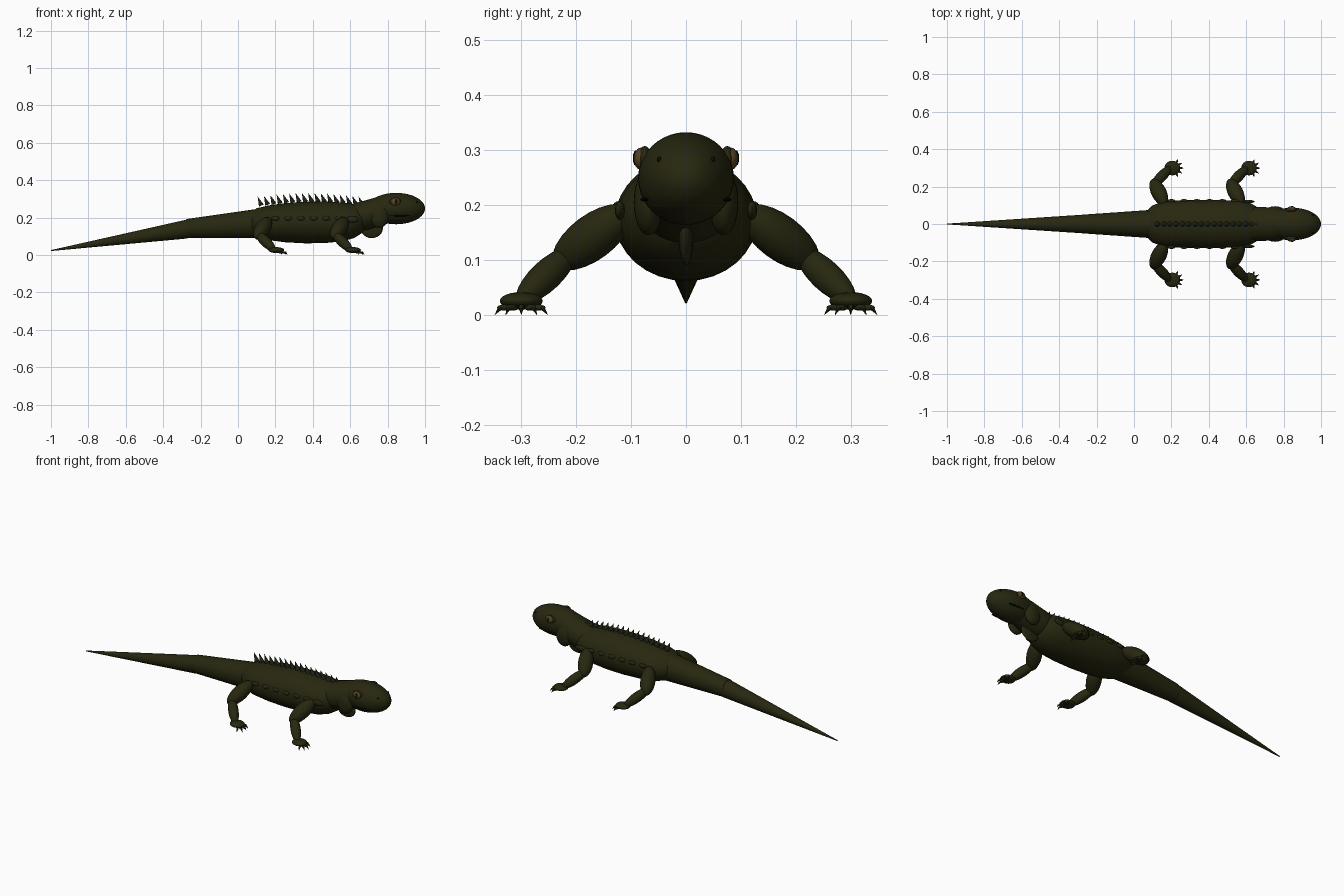
import bpy, bmesh, math
from mathutils import Matrix, Vector

cube = bpy.data.objects.get("Cube")
if cube:
    bpy.data.objects.remove(cube, do_unlink=True)


def material(name, rgb):
    m = bpy.data.materials.new(name)
    m.use_nodes = True
    m.diffuse_color = (*rgb, 1)
    m.node_tree.nodes["Principled BSDF"].inputs["Base Color"].default_value = (*rgb, 1)
    return m


SKIN = material("olive skin", (0.020, 0.020, 0.005))
DARK = material("dark spines", (0.011, 0.014, 0.006))
EYE = material("amber eye", (0.095, 0.055, 0.018))
BLACK = material("black", (0.004, 0.004, 0.003))


def finish(name, bm, mat):
    bmesh.ops.recalc_face_normals(bm, faces=bm.faces)
    mesh = bpy.data.meshes.new(name)
    bm.to_mesh(mesh)
    bm.free()
    mesh.materials.append(mat)
    ob = bpy.data.objects.new(name, mesh)
    bpy.context.collection.objects.link(ob)
    bpy.ops.object.select_all(action='DESELECT')
    ob.select_set(True)
    bpy.context.view_layer.objects.active = ob
    bpy.ops.object.shade_smooth_by_angle(angle=math.radians(40))
    return ob


def ellipsoid(name, center, radii, mat=SKIN, axis=None, seg=24):
    """Ellipsoid; its local z follows axis when one is given."""
    bm = bmesh.new()
    rot = Vector(axis).to_track_quat('Z', 'Y').to_matrix().to_4x4() if axis else Matrix()
    bmesh.ops.create_uvsphere(bm, u_segments=seg, v_segments=seg // 2, radius=1,
                              matrix=Matrix.Translation(center) @ rot @ Matrix.Diagonal((*radii, 1)))
    return finish(name, bm, mat)


def cone(name, base, tip, r, mat, seg=12):
    base, tip = Vector(base), Vector(tip)
    d = tip - base
    bm = bmesh.new()
    bmesh.ops.create_cone(bm, cap_ends=True, segments=seg, radius1=r, radius2=0, depth=d.length,
                          matrix=Matrix.Translation((base + tip) / 2) @ d.to_track_quat('Z', 'Y').to_matrix().to_4x4())
    return finish(name, bm, mat)


def loft(name, stations, mat=SKIN, n=32):
    """Skin of ellipses along x: stations are (x, half width, bottom, top)."""
    bm = bmesh.new()
    rings = []
    for x, w, lo, hi in stations:
        zc, h = (lo + hi) / 2, (hi - lo) / 2
        rings.append([bm.verts.new((x, w * math.cos(a), zc + h * math.sin(a)))
                      for a in (math.tau * i / n for i in range(n))])
    for p, q in zip(rings, rings[1:]):
        for i in range(n):
            bm.faces.new((p[i], p[(i + 1) % n], q[(i + 1) % n], q[i]))
    bm.faces.new(rings[0])
    bm.faces.new(rings[-1])
    return finish(name, bm, mat)


def limb(name, a, b, r, extra):
    a, b = Vector(a), Vector(b)
    return ellipsoid(name, (a + b) / 2, (r, r, (b - a).length / 2 + extra), axis=b - a)


# Trunk, neck and tail
loft("body", [(0.07, 0.07, 0.11, 0.23), (0.10, 0.100, 0.098, 0.25), (0.16, 0.121, 0.08, 0.264),
              (0.25, 0.127, 0.068, 0.277), (0.36, 0.129, 0.062, 0.285), (0.47, 0.128, 0.064, 0.286),
              (0.56, 0.124, 0.073, 0.28), (0.62, 0.113, 0.09, 0.273), (0.66, 0.09, 0.115, 0.262),
              (0.69, 0.05, 0.15, 0.24)])
loft("neck", [(0.58, 0.07, 0.14, 0.26), (0.63, 0.09, 0.125, 0.278), (0.70, 0.09, 0.135, 0.297),
              (0.76, 0.085, 0.155, 0.315), (0.82, 0.07, 0.175, 0.32)])
loft("tail_base", [(-0.275, 0.05, 0.09, 0.192), (0.13, 0.078, 0.09, 0.25)])
loft("tail_tip", [(-1.0, 0.002, 0.021, 0.026), (-0.27, 0.05, 0.088, 0.19)])

# Head and throat
ellipsoid("head", (0.845, 0, 0.248), (0.155, 0.087, 0.084), seg=40)
ellipsoid("dewlap", (0.715, 0, 0.142), (0.06, 0.013, 0.052))

# Row of spines leaning toward the tail
COUNT = 17
for i in range(COUNT):
    t = i / (COUNT - 1)
    x = 0.105 + 0.54 * t
    arch = 0.02 * math.sin(math.pi * t)
    cone("back_spine", (x + 0.02, 0, 0.264 + arch), (x, 0, 0.312 + arch), 0.014, DARK)

for s, side in ((1, "left"), (-1, "right")):
    # Face
    ellipsoid(side + "_cheek", (0.755, s * 0.068, 0.205), (0.05, 0.027, 0.06))
    ellipsoid(side + "_eyelid", (0.84, s * 0.075, 0.283), (0.032, 0.013, 0.024))
    ellipsoid(side + "_eye", (0.842, s * 0.082, 0.284), (0.024, 0.013, 0.02), EYE)
    ellipsoid(side + "_pupil", (0.845, s * 0.0915, 0.285), (0.008, 0.005, 0.014), BLACK, seg=12)
    ellipsoid(side + "_nostril", (0.957, s * 0.049, 0.283), (0.005, 0.004, 0.005), BLACK, seg=12)
    ellipsoid(side + "_mouth_line", (0.865, s * 0.073, 0.21), (0.055, 0.01, 0.004), BLACK, seg=16)

    # Flank scales and shoulder ridge
    for i in range(6):
        ellipsoid(side + "_flank_scale", (0.20 + 0.068 * i, s * 0.123, 0.195), (0.022, 0.01, 0.012), seg=16)
    ellipsoid(side + "_shoulder_ridge", (0.61, s * 0.12, 0.19), (0.035, 0.009, 0.017), seg=16)

    # Legs, all four alike
    for x, end in ((0.61, "front"), (0.20, "hind")):
        leg = side + "_" + end + "_"
        knee = (x - 0.09, s * 0.215, 0.108)
        limb(leg + "upper_leg", (x - 0.045, s * 0.125, 0.175), knee, 0.041, 0.03)
        limb(leg + "lower_leg", knee, (x - 0.015, s * 0.293, 0.035), 0.028, 0.018)
        ellipsoid(leg + "foot", (x + 0.005, s * 0.299, 0.026), (0.042, 0.039, 0.016))
        for k in range(5):
            a = math.radians(32 * (k - 2))
            d = Vector((math.cos(a), math.sin(a), 0))
            root = Vector((x + 0.012, s * 0.299, 0.014)) + d * 0.03
            ellipsoid(leg + "toe", root, (0.006, 0.006, 0.019), axis=d, seg=12)
            cone(leg + "claw", root + d * 0.012, root + d * 0.024 - Vector((0, 0, 0.014)), 0.005, DARK, 8)
